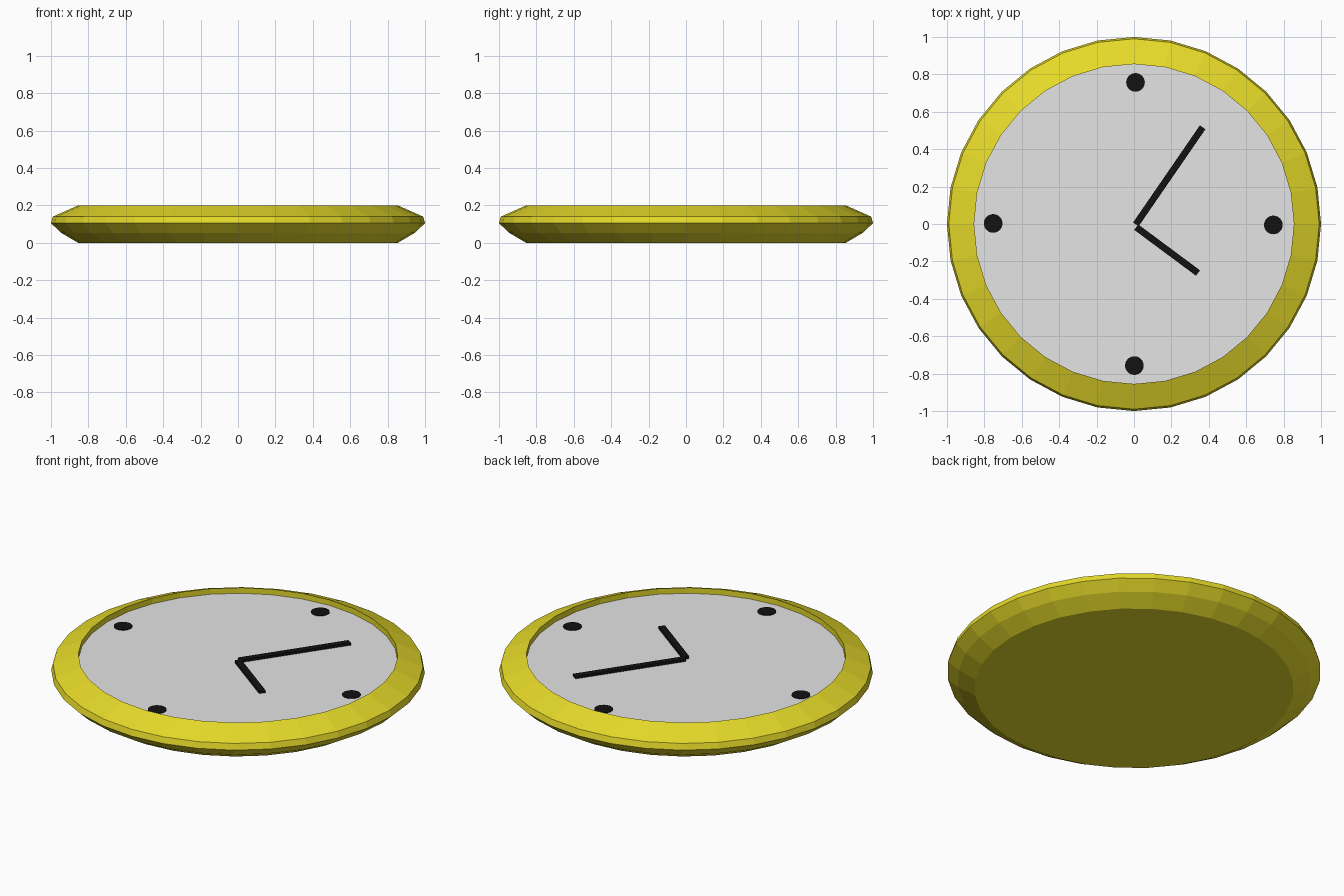
import bpy, bmesh, math
from mathutils import Vector

if "Cube" in bpy.data.objects:
    bpy.data.objects.remove(bpy.data.objects["Cube"])

SIDES = 32


def material(name, rgb):
    m = bpy.data.materials.new(name)
    m.diffuse_color = (*rgb, 1.0)
    m.use_nodes = True
    m.node_tree.nodes["Principled BSDF"].inputs["Base Color"].default_value = m.diffuse_color
    return m


yellow = material("yellow", (0.79, 0.70, 0.022))
grey = material("light_grey", (0.78, 0.78, 0.78))
black = material("black", (0.006, 0.006, 0.006))


def finish(name, bm, mats):
    bmesh.ops.recalc_face_normals(bm, faces=bm.faces)
    mesh = bpy.data.meshes.new(name)
    bm.to_mesh(mesh)
    bm.free()
    for m in mats:
        mesh.materials.append(m)
    ob = bpy.data.objects.new(name, mesh)
    bpy.context.collection.objects.link(ob)
    return ob


# Case: lathed rim profile (radius, height), closed by the back and the dial
FACE_Z = 0.167
profile = [(0.855, 0.0), (0.945, 0.053), (1.0, 0.105), (0.99, 0.14),
           (0.855, 0.2), (0.855, FACE_Z)]
bm = bmesh.new()
rings = [[bm.verts.new((r * math.cos(2 * math.pi * i / SIDES),
                        r * math.sin(2 * math.pi * i / SIDES), z))
          for i in range(SIDES)] for r, z in profile]
for low, high in zip(rings, rings[1:]):
    for i in range(SIDES):
        j = (i + 1) % SIDES
        bm.faces.new((low[i], low[j], high[j], high[i]))
bm.faces.new(rings[0][::-1])
dial = bm.faces.new(rings[-1])
dial.material_index = 1
finish("clock_case", bm, [yellow, grey])


# Hour dots
def dot(name, x, y):
    bm = bmesh.new()
    bmesh.ops.create_cone(bm, cap_ends=True, segments=24, radius1=0.05,
                          radius2=0.05, depth=0.008)
    bmesh.ops.translate(bm, verts=bm.verts, vec=(x, y, FACE_Z))
    finish(name, bm, [black])


for name, x, y in (("dot_twelve", 0.008, 0.757), ("dot_three", 0.745, -0.005),
                   ("dot_six", 0.002, -0.757), ("dot_nine", -0.753, 0.003)):
    dot(name, x, y)


# Hands: thin bars lying on the dial
def hand(name, start, end, width=0.036, z0=0.16, z1=0.182):
    a, b = Vector(start), Vector(end)
    side = (b - a).normalized().orthogonal() * width / 2
    bm = bmesh.new()
    corners = [a + side, a - side, b - side, b + side]
    base = bm.faces.new([bm.verts.new((c.x, c.y, z0)) for c in corners])
    top = bmesh.ops.extrude_face_region(bm, geom=[base], use_keep_orig=True)
    verts = [v for v in top["geom"] if isinstance(v, bmesh.types.BMVert)]
    bmesh.ops.translate(bm, verts=verts, vec=(0, 0, z1 - z0))
    finish(name, bm, [black])


hand("minute_hand", (0.01, -0.002), (0.367, 0.517))
hand("hour_hand", (0.012, -0.017), (0.342, -0.262))
